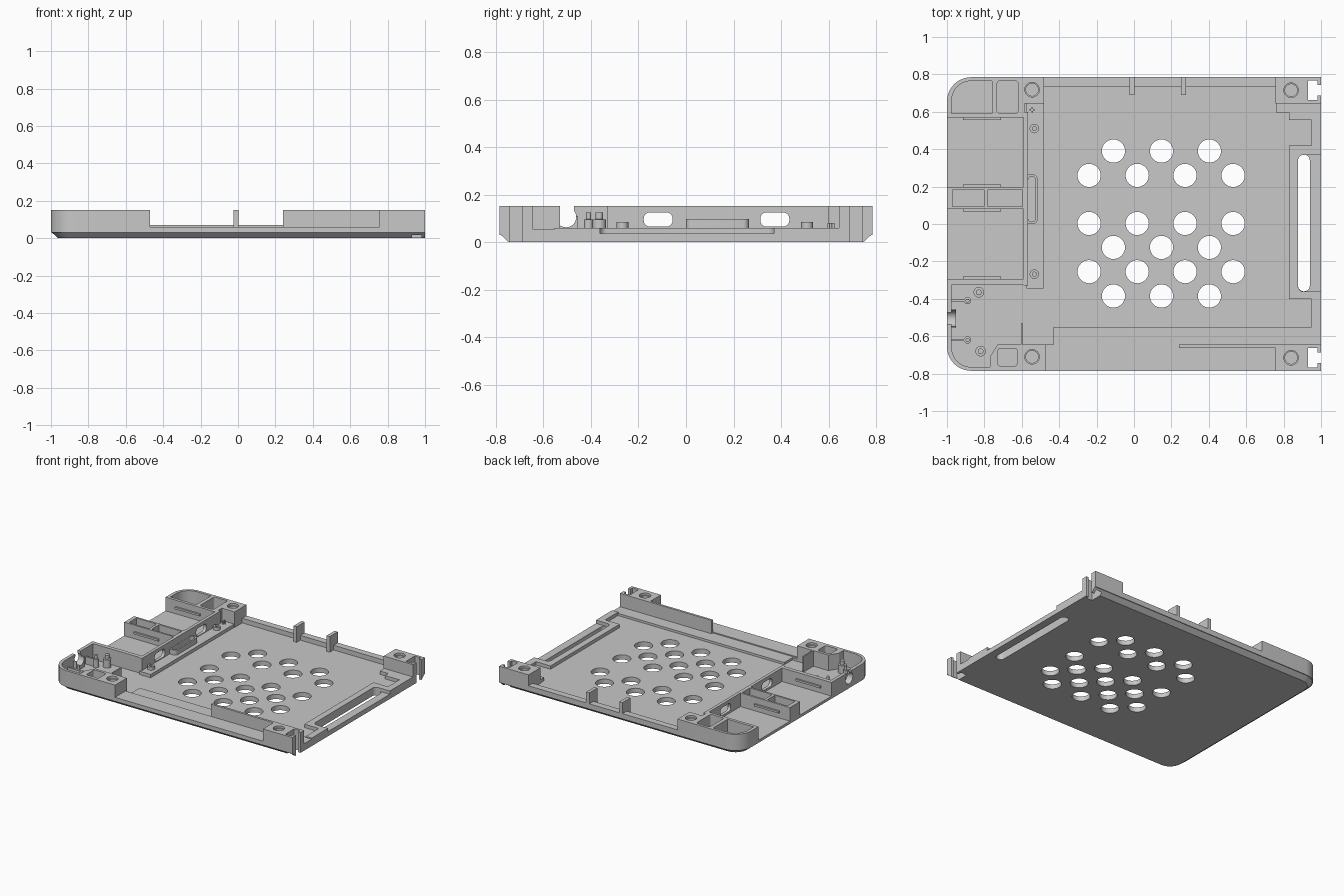
import bpy, bmesh
from math import cos, sin, pi

cube = bpy.data.objects.get("Cube")
if cube:
    bpy.data.objects.remove(cube)

grey = bpy.data.materials.new("plain grey")
grey.use_nodes = True
COLOUR = (0.58, 0.58, 0.58, 1)
grey.diffuse_color = COLOUR
grey.node_tree.nodes["Principled BSDF"].inputs["Base Color"].default_value = COLOUR

FLOOR, LEDGE, TOP, HALF = 0.035, 0.06, 0.152, 0.785
SUNK = FLOOR - 0.005


# Outline helpers
def arc(cx, cy, r, a0, a1, n=10):
    return [(cx + r * cos(a0 + (a1 - a0) * i / n), cy + r * sin(a0 + (a1 - a0) * i / n))
            for i in range(n + 1)]


def rect(x0, x1, y0, y1):
    return [(x0, y0), (x1, y0), (x1, y1), (x0, y1)]


def disc(x, y, r, n=32):
    return arc(x, y, r, 0, 2 * pi * (n - 1) / n, n - 1)


def rounded(x0, x1, y0, y1, r):
    return (arc(x1 - r, y1 - r, r, 0, pi / 2, 5) + arc(x0 + r, y1 - r, r, pi / 2, pi, 5)
            + arc(x0 + r, y0 + r, r, pi, pi * 1.5, 5) + arc(x1 - r, y0 + r, r, pi * 1.5, pi * 2, 5))


def loft(bm, rings):
    rows = [[bm.verts.new(p) for p in ring] for ring in rings]
    bm.faces.new(rows[0])
    bm.faces.new(rows[-1])
    n = len(rows[0])
    for a, b in zip(rows, rows[1:]):
        for i in range(n):
            bm.faces.new((a[i], a[(i + 1) % n], b[(i + 1) % n], b[i]))


def finish(name, bm):
    bmesh.ops.recalc_face_normals(bm, faces=bm.faces[:])
    mesh = bpy.data.meshes.new(name)
    bm.to_mesh(mesh)
    bm.free()
    mesh.materials.append(grey)
    obj = bpy.data.objects.new(name, mesh)
    bpy.context.collection.objects.link(obj)
    return obj


def prism(name, outlines, z0, z1, axis="z"):
    """Extrude one or more outlines; axis x reads outlines as (y, z)."""
    bm = bmesh.new()
    for pts in outlines:
        if axis == "z":
            loft(bm, [[(x, y, z) for x, y in pts] for z in (z0, z1)])
        else:
            loft(bm, [[(x, y, z) for y, z in pts] for x in (z0, z1)])
    return finish(name, bm)


def turned(name, x, y, steps):
    """Stepped round shape from (radius, height) pairs."""
    bm = bmesh.new()
    loft(bm, [[(px, py, z) for px, py in disc(x, y, r)] for r, z in steps])
    return finish(name, bm)


def cut(obj, *cutters):
    for c in cutters:
        m = obj.modifiers.new("cut", "BOOLEAN")
        m.operation, m.solver, m.object = "DIFFERENCE", "EXACT", c
    dg = bpy.context.evaluated_depsgraph_get()
    mesh = bpy.data.meshes.new_from_object(obj.evaluated_get(dg))
    obj.modifiers.clear()
    obj.data = mesh
    for c in cutters:
        bpy.data.objects.remove(c)


def hole(outlines, z0=FLOOR, z1=0.3):
    return prism("cutter", outlines, z0, z1)


def screw_hole(x, y):
    return turned("cutter", x, y, ((0.033, LEDGE), (0.033, 0.135), (0.039, 0.136), (0.039, 0.3)))


def end_notch(s):
    # T-shaped notch through a right-hand corner
    c = s * 0.715
    return hole([[(0.93, c - 0.052), (0.98, c - 0.052), (0.98, c - 0.027), (1.1, c - 0.027),
                  (1.1, c + 0.027), (0.98, c + 0.027), (0.98, c + 0.052), (0.93, c + 0.052)]], -0.1)


# Base plate: chamfered on three sides, rounded at the left corners
def plate_outline(inset):
    r, e = 0.13, inset
    return ([(1, -HALF + e), (1, HALF - e)]
            + arc(-1 + r, HALF - r, r - e, pi / 2, pi) + arc(-1 + r, -HALF + r, r - e, pi, 1.5 * pi))


bm = bmesh.new()
loft(bm, [[(x, y, z) for x, y in plate_outline(e)] for e, z in ((0.038, 0), (0, FLOOR))])
base = finish("base_plate", bm)
three, four = (-0.11, 0.147, 0.403), (-0.24, 0.017, 0.273, 0.53)
rows = ((0.39, three), (0.26, four), (0.003, four), (-0.125, three), (-0.255, four), (-0.385, three))
cut(base, hole([disc(x, y, 0.062) for y, xs in rows for x in xs], -0.1),
    hole([rounded(0.877, 0.94, -0.36, 0.37, 0.03)], -0.1), end_notch(-1), end_notch(1))

# Raised bay floor on the left
prism("bay_floor", [rect(-1, -0.58, -0.3, 0.58)], SUNK, 0.05)

# Rear left corner block with pockets and screw hole
rear_corner = prism("rear_left_block", [
    [(-1, 0.57), (-0.585, 0.57), (-0.585, 0.645), (-0.48, 0.645), (-0.48, HALF)]
    + arc(-0.87, HALF - 0.13, 0.13, pi / 2, pi)], SUNK, TOP)
cut(rear_corner, hole([
    [(-0.975, 0.592), (-0.76, 0.592), (-0.76, 0.765)] + arc(-0.87, 0.66, 0.105, pi / 2, pi),
    rounded(-0.732, -0.62, 0.592, 0.765, 0.015)], 0.05),
    screw_hole(-0.545, 0.718))

# Front left corner: outer wall, pocketed block, cable notch
front_corner = prism("front_left_corner", [
    arc(-0.87, -HALF + 0.13, 0.13, pi, 1.5 * pi)
    + [(-0.47, -HALF), (-0.47, -0.645), (-0.585, -0.645), (-0.585, -0.295), (-1, -0.295)]],
    SUNK, TOP)
cut(front_corner,
    hole([[(-0.3, -0.325), (-0.975, -0.325)] + arc(-0.87, -0.66, 0.105, pi, 1.5 * pi)
          + [(-0.77, -0.765), (-0.77, -0.71), (-0.73, -0.645), (-0.3, -0.645)]], 0),
    hole([rounded(-0.728, -0.625, -0.76, -0.665, 0.015)], 0.05),
    screw_hole(-0.545, -0.71),
    prism("cutter", [disc(-0.505, 0.105, 0.043)], -1.1, -0.9, "x"),
    hole([rect(-1.1, -0.9, -0.535, -0.472)], 0.11))
collar = prism("cable_collar", [rect(-0.98, -0.953, -0.555, -0.455)], SUNK, 0.11)
cut(collar, prism("cutter", [disc(-0.505, 0.105, 0.043)], -1.1, -0.9, "x"))
prism("short_rib", [rect(-0.605, -0.595, -0.65, -0.53)], SUNK, TOP)

# Stepped pegs in the front left corner
for x, y, r in ((-0.83, -0.365, 0.028), (-0.82, -0.68, 0.028),
                (-0.89, -0.41, 0.019), (-0.89, -0.62, 0.019)):
    turned("peg", x, y, ((r, SUNK), (r, 0.095), (r * 0.55, 0.096), (r * 0.55, 0.125)))
for y in (-0.41, -0.62):
    prism("peg_web", [rect(-0.98, -0.905, y - 0.006, y + 0.006)], SUNK, 0.09)

# Barrier wall with rounded windows, and its foot strip
barrier = prism("barrier_wall", [rect(-0.59, -0.567, -0.33, 0.6)], SUNK, TOP)
cut(barrier, prism("cutter", [rounded(y, y + 0.122, 0.065, 0.125, 0.026) for y in (-0.178, 0.313)],
                   -0.7, -0.5, "x"))
prism("foot_strip", [rect(-0.575, -0.483, -0.345, 0.648)], SUNK, LEDGE)
for y in (0.51, -0.268):
    boss = prism("strip_boss", [disc(-0.533, y, 0.025, 24)], LEDGE - 0.005, 0.085)
    cut(boss, hole([disc(-0.533, y, 0.011, 16)], LEDGE))
clip = prism("clip", [rounded(-0.585, -0.515, 0, 0.265, 0.025)], LEDGE - 0.005, 0.098)
cut(clip, hole([rounded(-0.566, -0.527, 0.012, 0.253, 0.018)], LEDGE))
for i in (-1, 1):
    prism("strip_pin", [disc(-0.545 + i * 0.01, 0.61, 0.005, 12),
                        disc(-0.545, 0.61 + i * 0.01, 0.005, 12)], LEDGE - 0.005, 0.08)

# Divider between the two bays
divider = prism("bay_divider", [rect(-1, -0.58, 0.08, 0.197)], SUNK, TOP)
cut(divider, hole([rect(-0.97, -0.802, 0.094, 0.182), rect(-0.782, -0.596, 0.094, 0.182)], 0.05))

# Gripping ribs on the bay sides
for y in (0.565, 0.202, 0.075, -0.29):
    prism("bay_rib", [rect(-0.915, -0.71, y - 0.008, y + 0.008)], 0.09, 0.105)

# Rear rim with two posts
prism("rear_rim", [rect(-0.49, 0.77, 0.735, HALF)], SUNK, 0.07)
for x in (-0.01, 0.265):
    prism("rear_post", [rect(x - 0.013, x + 0.013, 0.69, HALF)], SUNK, TOP)

# Front rim, inner ledge and set-back upright wall
front_rim = prism("front_rim", [rect(-0.48, 1, -HALF, -0.66)], SUNK, LEDGE)
cut(front_rim, end_notch(-1))
inner_ledge = prism("inner_ledge", [[(-0.48, -0.665), (1, -0.665), (1, -0.55), (-0.43, -0.55),
                                     (-0.43, -0.645), (-0.48, -0.645)]], SUNK, 0.052)
cut(inner_ledge, end_notch(-1))
prism("front_upright", [rect(0.24, 0.76, -0.662, -0.645)], SUNK, TOP)

# Right rim with an open groove around the slot
rim = prism("right_rim", [[(1, -0.555), (1, 0.56), (0.95, 0.56), (0.95, 0.42), (0.83, 0.42),
                           (0.83, -0.4), (0.95, -0.4), (0.95, -0.555)]], SUNK, LEDGE)
cut(rim, hole([rounded(0.877, 1.1, -0.362, 0.37, 0.03)], 0))

# Rear right ledge and both right-hand corner blocks
rear_ledge = prism("rear_right_ledge", [[(0.76, 0.595), (0.83, 0.595), (0.83, 0.555), (1, 0.555),
                                         (1, HALF), (0.76, HALF)]], SUNK, LEDGE)
cut(rear_ledge, end_notch(1))
for name, s in (("front_right_block", -1), ("rear_right_block", 1)):
    y0, y1 = sorted((s * 0.645, s * HALF))
    block = prism(name, [rect(0.757, 1, y0, y1)], SUNK, TOP)
    cut(block, screw_hole(0.84, s * 0.715), end_notch(s))

# Smooth round surfaces, keep edges sharp
bpy.ops.object.select_all(action="DESELECT")
for obj in bpy.context.collection.objects:
    if obj.type == "MESH":
        obj.select_set(True)
        bpy.context.view_layer.objects.active = obj
bpy.ops.object.shade_smooth_by_angle(angle=0.5)
